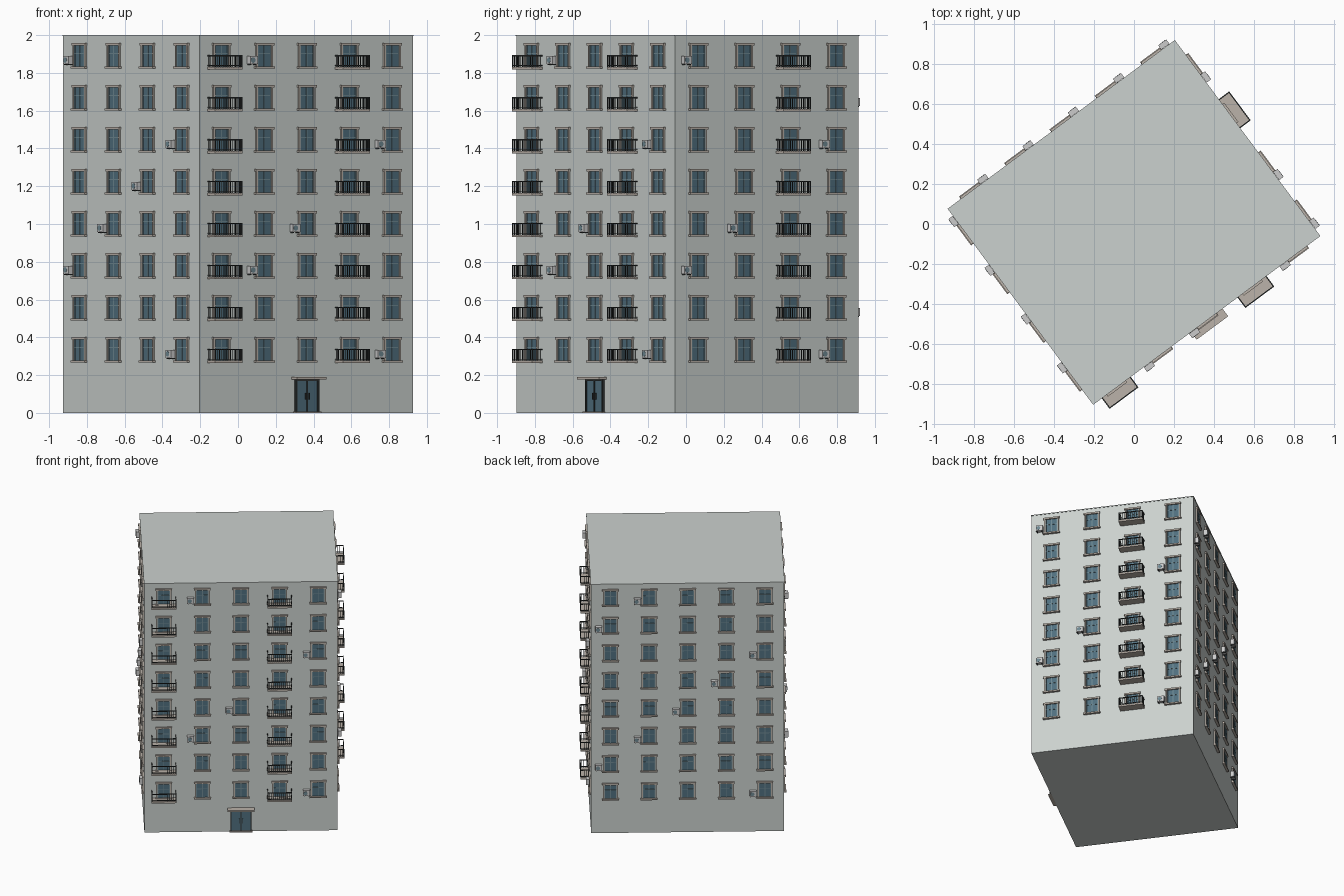
import bpy, bmesh
from math import radians, pi
from mathutils import Matrix, Vector

if "Cube" in bpy.data.objects:
    bpy.data.objects.remove(bpy.data.objects["Cube"])

W, D, H = 1.406, 1.212, 2.0      # facade width, depth, height
ANG = radians(36.6)              # the block stands turned on the plot
FLOOR = H / 9
BASE = Matrix.Translation((0, 0.008, 0))

COLORS = {
    "wall": (0.60, 0.64, 0.62, 1), "trim": (0.50, 0.45, 0.40, 1),
    "glass": (0.08, 0.16, 0.21, 1), "dark": (0.03, 0.035, 0.035, 1),
    "bar": (0.16, 0.25, 0.29, 1), "white": (0.70, 0.70, 0.67, 1),
}
mats = {}
for key, col in COLORS.items():
    mats[key] = bpy.data.materials.new(key)
    mats[key].diffuse_color = col

parts = {}                       # part name -> (bmesh, material key)


def get(name, mat):
    if name not in parts:
        parts[name] = (bmesh.new(), mat)
    return parts[name][0]


def box(name, mat, M, u0, u1, z0, z1, o0, o1):
    """Box on a facade: u along the wall, z up, o outwards from the wall."""
    T = M @ Matrix.Translation(((u0 + u1) / 2, -(o0 + o1) / 2, (z0 + z1) / 2))
    S = Matrix.Diagonal((u1 - u0, o1 - o0, z1 - z0, 1))
    bmesh.ops.create_cube(get(name, mat), size=1, matrix=T @ S)


def disc(name, mat, M, u, z, r, o, depth):
    T = M @ Matrix.Translation((u, -o, z)) @ Matrix.Rotation(pi / 2, 4, 'X')
    bmesh.ops.create_cone(get(name, mat), cap_ends=True, segments=12,
                          radius1=r, radius2=r, depth=depth, matrix=T)


def window(M, u, z):
    box("window_glass", "glass", M, u - .048, u + .048, z + .056, z + .168, -.004, .003)
    for s in (-1, 1):
        c = u + s * .050
        box("window_jambs", "trim", M, c - .005, c + .005, z + .056, z + .168, -.004, .010)
        c = u + s * .042
        box("window_bars", "bar", M, c - .003, c + .003, z + .056, z + .168, -.004, .006)
    box("window_bars", "bar", M, u - .003, u + .003, z + .056, z + .168, -.004, .006)
    box("window_bars", "bar", M, u - .045, u + .045, z + .122, z + .127, -.004, .006)
    box("window_lintels", "trim", M, u - .060, u + .060, z + .167, z + .180, -.004, .014)
    box("window_sills", "trim", M, u - .062, u + .062, z + .045, z + .056, -.004, .018)


def balcony(M, u, z):
    hw, d = .090, .068
    zb, zt = z + .054, z + .116
    box("balcony_slabs", "trim", M, u - hw, u + hw, z + .041, zb, -.004, d)
    # rails on front and both sides
    for a, b in ((zt - .006, zt), (zb + .006, zb + .010)):
        box("balcony_rails", "dark", M, u - hw, u + hw, a, b, d - .006, d)
        for s in (-1, 1):
            c = u + s * (hw - .003)
            box("balcony_rails", "dark", M, c - .003, c + .003, a, b, 0, d - .006)
    # upright bars
    n = 12
    for i in range(n + 1):
        c = u - hw + .003 + i * (2 * hw - .006) / n
        t = .003 if i in (0, n) else .0015
        box("balcony_bars", "dark", M, c - t, c + t, zb, zt - .003, d - .003 - t, d - .003 + t)
    for s in (-1, 1):
        for o in (.012, .026, .040, .053):
            c = u + s * (hw - .003)
            box("balcony_bars", "dark", M, c - .0015, c + .0015, zb, zt - .003, o - .0015, o + .0015)


def air_conditioner(M, u, z):
    c = u - .086
    box("ac_units", "white", M, c - .025, c + .025, z + .068, z + .112, .004, .031)
    disc("ac_fans", "bar", M, c - .006, z + .090, .015, .031, .002)
    for s in (-1, 1):
        box("ac_brackets", "dark", M, c + s * .017 - .002, c + s * .017 + .002,
            z + .063, z + .068, -.002, .029)


# turn from the front, wall length, wall distance, columns, balcony columns, ac shift
FACADES = (
    (0, W, D / 2, 5, (0, 3), 3),
    (90, D, W / 2, 4, (2,), 2),
    (180, W, D / 2, 5, (), 3),
    (-90, D, W / 2, 4, (), 2),
)
for turn, length, dist, cols, balconies, shift in FACADES:
    M = BASE @ Matrix.Rotation(ANG + radians(turn), 4, 'Z') @ Matrix.Translation((0, -dist, 0))
    for row in range(1, 9):
        for col in range(cols):
            u = (col - (cols - 1) / 2) * length / cols
            window(M, u, row * FLOOR)
            if col in balconies:
                balcony(M, u, row * FLOOR)
            elif col == (row + shift) % 5:
                air_conditioner(M, u, row * FLOOR)

# main block and thin roof edge
C = BASE @ Matrix.Rotation(ANG, 4, 'Z')
box("building_block", "wall", C, -W / 2, W / 2, 0, H - .006, -D / 2, D / 2)
e = .003
box("roof_cap", "wall", C, -W / 2 - e, W / 2 + e, H - .006, H, -D / 2 - e, D / 2 + e)

# entrance: double door, frame, canopy and step
F = C @ Matrix.Translation((0, -D / 2, 0))
box("door_glass", "glass", F, -.070, .070, .008, .172, -.004, .006)
for a, b in ((-.077, -.068), (-.004, .004), (.068, .077)):
    box("door_frame", "dark", F, a, b, .006, .178, -.004, .012)
box("door_frame", "dark", F, -.068, .068, .168, .178, -.004, .012)
for s in (-1, 1):
    box("door_handles", "dark", F, s * .012 - .002, s * .012 + .002, .07, .105, .006, .014)
box("door_canopy", "trim", F, -.098, .098, .178, .190, -.004, .050)
box("door_step", "trim", F, -.085, .085, 0, .008, -.004, .022)

for name, (bm, mat) in parts.items():
    bmesh.ops.recalc_face_normals(bm, faces=bm.faces)
    me = bpy.data.meshes.new(name)
    bm.to_mesh(me)
    bm.free()
    me.materials.append(mats[mat])
    bpy.context.collection.objects.link(bpy.data.objects.new(name, me))

for m in bpy.data.materials:
    if m.users and not m.is_grease_pencil:
        m.use_nodes = True
        m.node_tree.nodes["Principled BSDF"].inputs["Base Color"].default_value = m.diffuse_color
